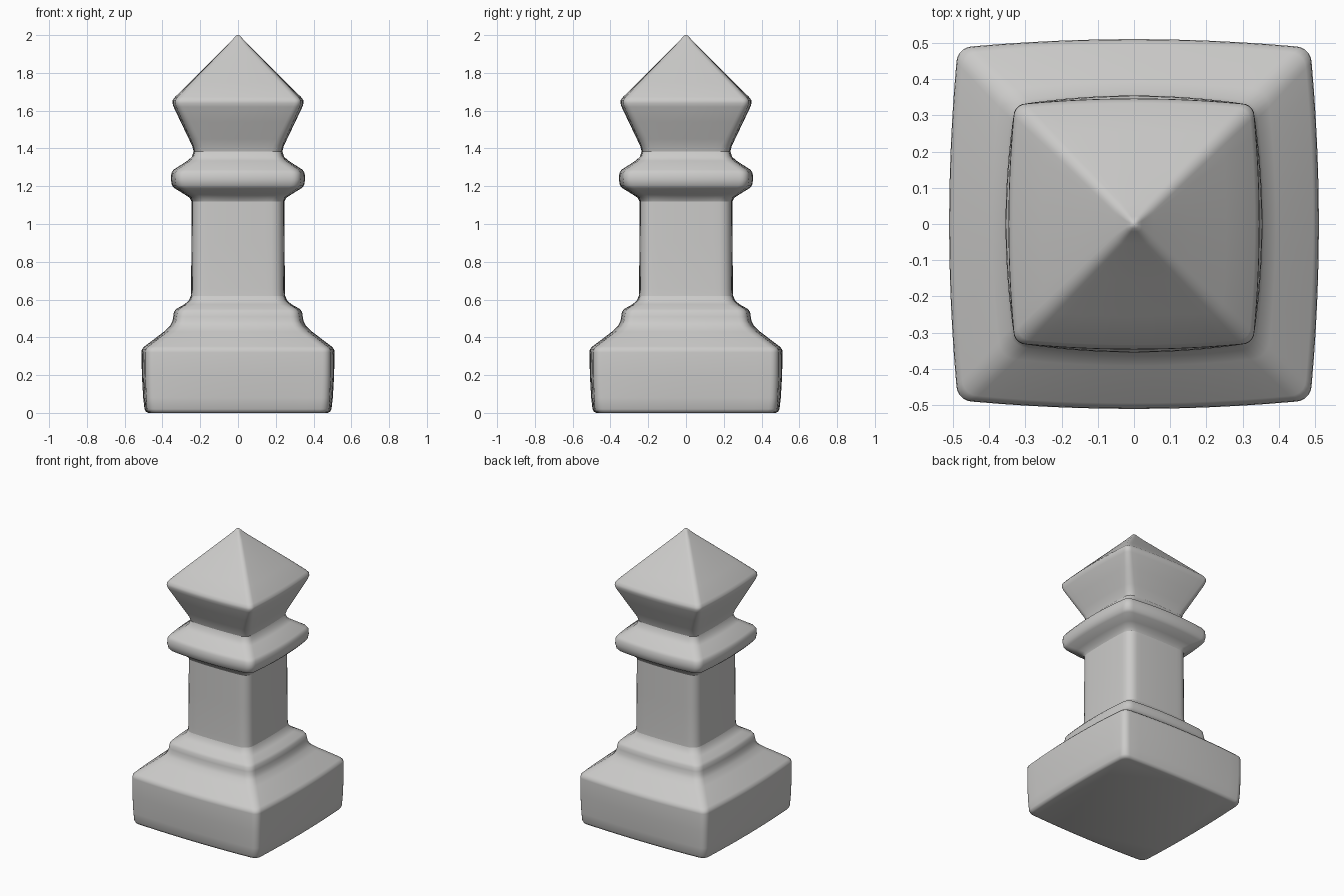
import bpy, bmesh, math

stone = bpy.data.materials.new("pale grey stone")
stone.diffuse_color = (0.6, 0.595, 0.585, 1)


def section(w, bulge, r):
    """Rounded square outline whose sides bow out by `bulge`."""
    c = w - bulge - r          # corner arc centre
    side = []
    for i in range(-6, 6):     # bowed right-hand side
        t = i / 6
        side.append((w - bulge * t * t, c * t))
    for i in range(5):         # rounded corner
        a = math.pi / 2 * i / 5
        side.append((c + r * math.cos(a), c + r * math.sin(a)))
    pts = []
    for k in range(4):         # repeat the side four times round
        co, si = round(math.cos(k * math.pi / 2)), round(math.sin(k * math.pi / 2))
        pts += [(x * co - y * si, x * si + y * co) for x, y in side]
    return pts


def loft(name, rings, cap_bottom=False, cap_top=False):
    """Skin a stack of (z, half width, bulge, corner radius) outlines."""
    bm = bmesh.new()
    loops = [[bm.verts.new((x, y, z)) for x, y in section(w, b, r)]
             for z, w, b, r in rings]
    n = len(loops[0])
    for lo, hi in zip(loops, loops[1:]):
        for i in range(n):
            j = (i + 1) % n
            bm.faces.new((lo[i], lo[j], hi[j], hi[i]))
    if cap_bottom:
        bm.faces.new(loops[0][::-1])
    if cap_top:
        bm.faces.new(loops[-1])
    me = bpy.data.meshes.new(name)
    bm.to_mesh(me)
    bm.free()
    me.materials.append(stone)
    ob = bpy.data.objects.new(name, me)
    bpy.context.collection.objects.link(ob)
    bpy.context.view_layer.objects.active = ob
    ob.select_set(True)
    bpy.ops.object.shade_smooth_by_angle(angle=math.radians(50))
    ob.select_set(False)


# Square plinth with sloped shoulder and small step
loft("plinth", [
    (0.0, 0.475, 0.012, 0.04), (0.006, 0.488, 0.012, 0.045),
    (0.02, 0.495, 0.012, 0.045), (0.08, 0.502, 0.015, 0.045),
    (0.2, 0.509, 0.018, 0.045), (0.32, 0.511, 0.02, 0.045),
    (0.337, 0.509, 0.02, 0.045), (0.352, 0.495, 0.02, 0.045),
    (0.43, 0.392, 0.018, 0.05), (0.46, 0.36, 0.017, 0.05),
    (0.485, 0.347, 0.016, 0.05), (0.51, 0.343, 0.016, 0.05),
    (0.535, 0.339, 0.016, 0.05), (0.55, 0.328, 0.015, 0.05),
    (0.575, 0.283, 0.01, 0.055), (0.595, 0.26, 0.007, 0.06),
    (0.62, 0.25, 0.005, 0.065)], cap_bottom=True)

# Straight shaft
loft("shaft", [
    (0.62, 0.25, 0.005, 0.065), (0.66, 0.248, 0.005, 0.065),
    (0.9, 0.247, 0.005, 0.065), (1.12, 0.246, 0.005, 0.065)])

# Projecting collar
loft("collar", [
    (1.12, 0.246, 0.005, 0.065), (1.14, 0.257, 0.008, 0.06),
    (1.16, 0.288, 0.013, 0.055), (1.19, 0.337, 0.018, 0.05),
    (1.205, 0.35, 0.02, 0.05), (1.235, 0.355, 0.02, 0.05),
    (1.27, 0.353, 0.02, 0.05), (1.287, 0.342, 0.02, 0.05),
    (1.335, 0.267, 0.012, 0.05), (1.355, 0.245, 0.008, 0.05),
    (1.385, 0.235, 0.006, 0.05)])

# Flared pyramid finial
loft("finial", [
    (1.385, 0.235, 0.006, 0.05), (1.415, 0.243, 0.006, 0.05),
    (1.45, 0.26, 0.008, 0.045), (1.54, 0.303, 0.011, 0.04),
    (1.62, 0.341, 0.014, 0.035), (1.64, 0.347, 0.014, 0.035),
    (1.656, 0.346, 0.014, 0.035), (1.672, 0.334, 0.013, 0.035),
    (1.75, 0.255, 0.008, 0.03), (1.85, 0.154, 0.004, 0.025),
    (1.95, 0.054, 0.001, 0.02), (1.985, 0.021, 0.0, 0.012),
    (1.996, 0.012, 0.0, 0.008), (2.0, 0.004, 0.0, 0.003)], cap_top=True)
